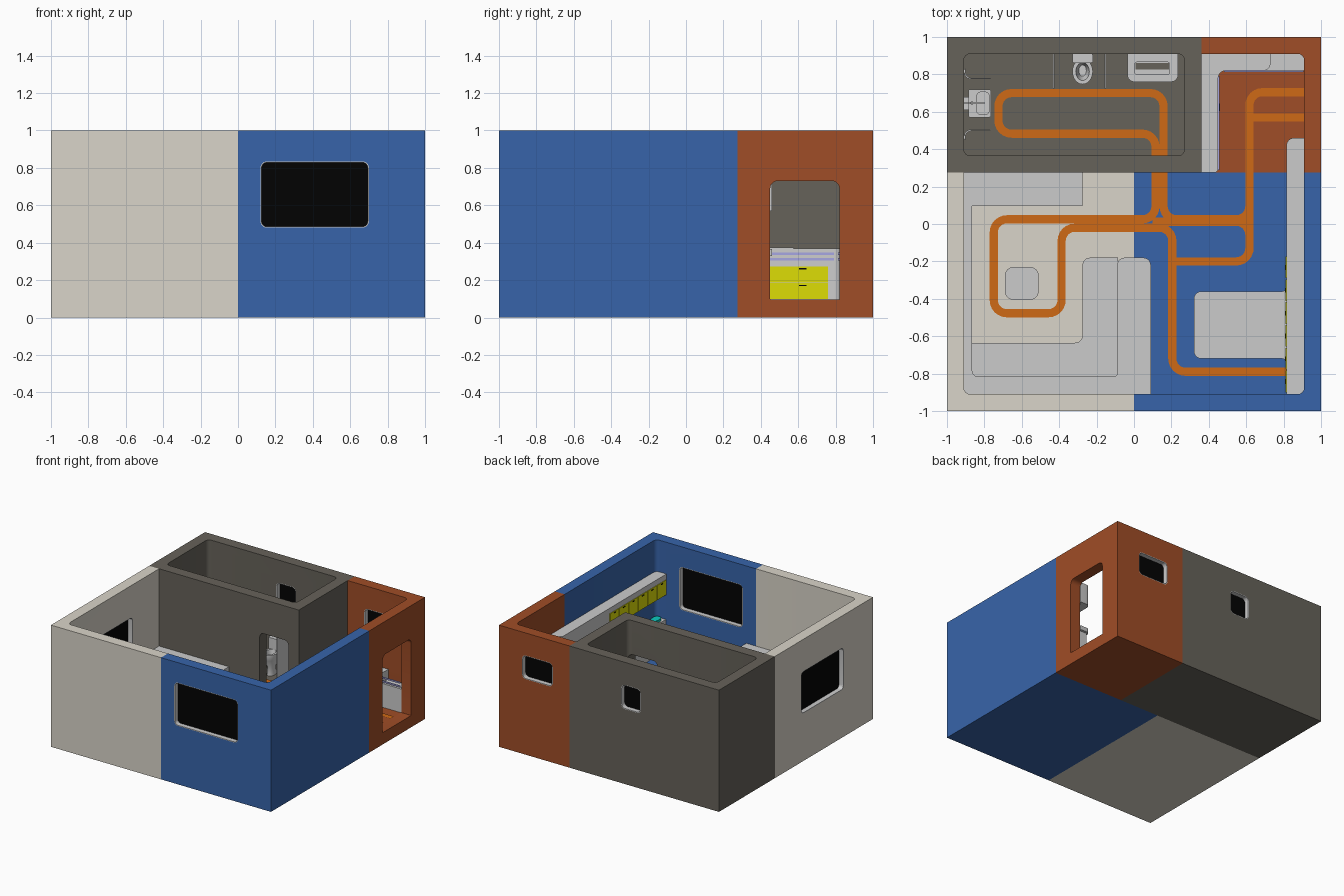
import bpy, bmesh, math
from mathutils import Vector

if "Cube" in bpy.data.objects:
    bpy.data.objects.remove(bpy.data.objects["Cube"])

FLOOR = 0.095


def mat(name, r, g, b):
    m = bpy.data.materials.new(name)
    m.diffuse_color = [(c / 255) ** 2.2 for c in (r, g, b)] + [1]
    m.use_nodes = True
    m.node_tree.nodes["Principled BSDF"].inputs["Base Color"].default_value = m.diffuse_color
    return m


BEIGE = mat("beige", 217, 212, 200)
BLUE = mat("blue", 58, 100, 168)
RUST = mat("rust", 158, 78, 43)
DARK = mat("dark_grey", 102, 98, 90)
ORANGE = mat("orange", 206, 105, 28)
YELLOW = mat("yellow", 220, 220, 15)
BLACK = mat("black", 10, 10, 10)
TEAL = mat("teal", 20, 200, 190)
LILAC = mat("lilac", 165, 165, 225)


def fillet(pts, r, closed=True, seg=6):
    """Round the corners of a 2D polyline; r is one radius or one per corner."""
    n, out = len(pts), []
    for i, p in enumerate(pts):
        rad = r[i] if isinstance(r, (list, tuple)) else r
        p = Vector(p)
        if rad == 0 or (not closed and i in (0, n - 1)):
            out.append(p)
            continue
        a = (Vector(pts[i - 1]) - p).normalized() * rad
        b = (Vector(pts[(i + 1) % n]) - p).normalized() * rad
        for k in range(seg + 1):
            t = k / seg * math.pi / 2
            out.append(p + a * (1 - math.sin(t)) + b * (1 - math.cos(t)))
    return out


def rect(u0, v0, u1, v1, r=0):
    return fillet([(u0, v0), (u1, v0), (u1, v1), (u0, v1)], r)


def place(p, w, axis):
    return {"Z": (p[0], p[1], w), "Y": (p[0], w, p[1]), "X": (w, p[0], p[1])}[axis]


def finish(name, bm, m=None):
    bmesh.ops.recalc_face_normals(bm, faces=bm.faces)
    me = bpy.data.meshes.new(name)
    bm.to_mesh(me)
    bm.free()
    ob = bpy.data.objects.new(name, me)
    bpy.context.collection.objects.link(ob)
    if m:
        me.materials.append(m)
    return ob


def loft(name, loops, m=None, cyclic=False):
    bm = bmesh.new()
    rows = [[bm.verts.new(p) for p in lp] for lp in loops]
    n = len(rows[0])
    for a, b in zip(rows, rows[1:] + (rows[:1] if cyclic else [])):
        for i in range(n):
            bm.faces.new((a[i], a[(i + 1) % n], b[(i + 1) % n], b[i]))
    if not cyclic:
        bm.faces.new(rows[0])
        bm.faces.new(rows[-1])
    return finish(name, bm, m)


def prism(name, pts, lo, hi, m=None, axis="Z"):
    return loft(name, [[place(p, w, axis) for p in pts] for w in (lo, hi)], m)


def box(name, x0, x1, y0, y1, z0, z1, m=None, r=0):
    return prism(name, rect(x0, y0, x1, y1, r), z0, z1, m)


def ring(name, outer, inner, lo, hi, axis, m=None):
    loops = [(outer, lo), (outer, hi), (inner, hi), (inner, lo)]
    return loft(name, [[place(p, w, axis) for p in q] for q, w in loops], m, True)


def cut(ob, cutters):
    for c in cutters:
        md = ob.modifiers.new("cut", "BOOLEAN")
        md.operation, md.solver, md.object = "DIFFERENCE", "EXACT", c
    bpy.context.view_layer.update()
    dg = bpy.context.evaluated_depsgraph_get()
    me = bpy.data.meshes.new_from_object(ob.evaluated_get(dg))
    ob.modifiers.clear()
    ob.data = me
    for c in cutters:
        bpy.data.objects.remove(c)


def room_cut():
    return box("room_cutter", -.91, .91, -.91, .91, FLOOR, 1.2, None, .035)


def window(name, u0, v0, u1, v1, axis, lo, hi, r=.035):
    """Lining and dark pane; returns the cutter for the wall opening."""
    outer = rect(u0, v0, u1, v1, r)
    t = .006
    ring(name + "_lining", outer, rect(u0 + t, v0 + t, u1 - t, v1 - t, r - t), lo, hi, axis)
    mid = (lo + hi) / 2
    prism(name + "_pane", rect(u0 + t, v0 + t, u1 - t, v1 - t, r - t), mid - .006, mid + .006, BLACK, axis)
    return prism("cutter", outer, lo - .05 if lo < 0 else lo - .02, hi + .02 if lo < 0 else hi + .05, None, axis)


# four coloured shell modules
cut(box("lounge_shell", -1, 0, -1, .275, 0, 1, BEIGE),
    [room_cut(), window("lounge_window", -.62, .39, -.065, .74, "X", -1, -.91)])
cut(box("study_shell", 0, 1, -1, .275, 0, 1, BLUE),
    [room_cut(), window("study_window", .12, .48, .70, .835, "Y", -1, -.91)])
entry = prism("door_cutter", rect(.45, FLOOR + .002, .82, .73, [.002, .002, .04, .04]), .85, 1.1, None, "X")
cut(box("kitchen_shell", .36, 1, .275, 1, 0, 1, RUST),
    [room_cut(), entry, window("kitchen_window", .51, .62, .79, .815, "Y", .91, 1)])
bath_door = prism("bath_door_cutter", rect(.005, FLOOR + .002, .265, .72, [.002, .002, .035, .035]), .2, .45, None, "Y")
cut(box("bathroom_shell", -1, .36, .275, 1, 0, 1, DARK),
    [box("bath_cutter", -.91, .27, .365, .91, FLOOR, 1.2, None, .035), bath_door,
     window("bathroom_window", -.29, .615, -.11, .815, "Y", .91, 1)])


# orange guide strips on the floor
def strip(name, pts, r=.07, closed=False, w=.022):
    c = fillet(pts, r, closed)
    n = len(c)
    left, right = [], []
    for i in range(n):
        a = c[i - 1] if closed or i else c[i]
        b = c[(i + 1) % n] if closed or i < n - 1 else c[i]
        t = (b - a).normalized()
        nrm = Vector((-t.y, t.x)) * w
        left.append(c[i] + nrm)
        right.append(c[i] - nrm)
    bm = bmesh.new()
    L = [bm.verts.new((p.x, p.y, FLOOR + .005)) for p in left]
    R = [bm.verts.new((p.x, p.y, FLOOR + .005)) for p in right]
    for i in range(n if closed else n - 1):
        j = (i + 1) % n
        bm.faces.new((R[i], R[j], L[j], L[i]))
    bmesh.ops.solidify(bm, geom=bm.faces[:], thickness=.005)
    finish(name, bm, ORANGE)


strip("bathroom_strip", [(.158, .2), (.158, .7), (-.725, .7), (-.725, .483), (.115, .483), (.115, .2)])
strip("lounge_strip", [(.115, .3), (.115, .025), (-.75, .025), (-.75, -.477),
                       (-.387, -.477), (-.387, -.02), (.205, -.02), (.205, -.79), (.815, -.79)])
strip("kitchen_strip", [(.158, .3), (.158, .025), (.617, .025), (.617, .705), (.908, .705)])
strip("side_strip", [(.617, .57), (.908, .57)])
strip("study_strip", [(.19, -.2), (.617, -.2), (.617, .2)])
strip("middle_strip", [(.1, .012), (.617, .012), (.617, -.15)])

# lounge seating: back, seat and end block
H, S = .365, .25
prism("sofa_seat", fillet([(-.865, -.82), (-.085, -.82), (-.085, -.18), (-.275, -.18), (-.275, -.635), (-.865, -.635)],
                          [0, 0, 0, .04, .04, 0]), FLOOR, S)
prism("sofa_back", fillet([(-.91, -.91), (.09, -.91), (.09, -.18), (-.09, -.18), (-.09, -.815), (-.865, -.815),
                           (-.865, .275), (-.91, .275)], [.03, 0, .04, .04, .015, .03, 0, 0]), FLOOR, H)
box("lounge_sideboard", -.865, -.275, .095, .275, FLOOR, H)
box("stool", -.69, -.51, -.405, -.23, FLOOR, S, None, .045)

# study: desk with fillets into a lower counter, plus wall cabinet
prism("desk_top", fillet([(.91, -.91), (.91, .46), (.82, .46), (.82, -.36), (.32, -.36), (.32, -.72), (.82, -.72),
                          (.82, -.91)], [0, 0, .03, .03, .04, .04, .03, 0]), .33, .365)
box("desk_leg", .36, .40, -.70, -.38, FLOOR, .33)
box("lower_counter", .835, .91, -.91, .44, FLOOR, .33)
prism("wall_cabinet", fillet([(.91, -.91), (.91, .46), (.815, .46), (.815, -.91)], [0, 0, .04, 0]), .57, .74)
for i in range(6):
    y = -.90 + i * .122
    prism(f"cabinet_door_{i}", rect(y, .575, y + .116, .695), .81, .816, YELLOW, "X")
    box(f"cabinet_handle_{i}", .807, .811, y + .045, y + .07, .68, .686, BLACK)
prism("teal_lamp", rect(.835, -.89, .895, -.80, .029), .365, .385, TEAL)

# kitchen: L counter, low bench, drawers, hob and rails
prism("kitchen_counter", fillet([(.36, .275), (.45, .275), (.45, .82), (.73, .82), (.73, .91), (.36, .91)],
                                [0, .02, .04, .04, 0, 0]), FLOOR, .37)
box("kitchen_bench", .69, .91, .82, .91, FLOOR, .29)
for i in range(2):
    z = FLOOR + .003 + i * .09
    prism(f"kitchen_drawer_{i}", rect(.45, z, .76, z + .086), .449, .455, YELLOW, "X")
    box(f"drawer_handle_{i}", .455, .459, .605, .645, z + .07, z + .076, BLACK)
for z in (.305, .335):
    box("counter_rail", .448, .456, .29, .79, z, z + .012, LILAC)
    box("back_rail", .48, .905, .812, .82, z, z + .012, LILAC)
ring("hob_frame", rect(.375, .45, .445, .575), rect(.38, .455, .44, .57), .37, .374, "Z")

# bathroom partitions and shower side screens
for i, x in enumerate((-.43, -.155)):
    box(f"partition_{i}", x - .004, x + .004, .725, .91, FLOOR, .6)
for i, (y, s) in enumerate(((.775, 1), (.505, -1))):
    path = fillet([(-.908, y + s * .05), (-.908, y), (-.77, y)], .035, False)
    back = [p + Vector((.006, s * .006)) for p in reversed(path)]
    prism(f"basin_screen_{i}", path + back, .2, .5)

# hand basin with tap
basin = box("hand_basin", -.885, -.765, .57, .72, .25, .34, None, .01)
cut(basin, [box("basin_cutter", -.84, -.775, .585, .705, .275, .4, None, .02)])
box("basin_pedestal", -.91, -.84, .61, .68, FLOOR, .26)
prism("tap_post", rect(-.875, .638, -.857, .656, .0089), .34, .40)
box("tap_spout", -.87, -.80, .642, .652, .39, .40)
box("tap_lever", -.908, -.86, .644, .65, .40, .41)


# toilet
def oval(cx, cy, a, b, z, n=24):
    return [(cx + a * math.cos(k * math.tau / n), cy + b * math.sin(k * math.tau / n), z) for k in range(n)]


loft("toilet_bowl", [oval(-.275, y, a, b, z) for y, a, b, z in
                     ((.83, .03, .045, FLOOR), (.83, .028, .04, .16), (.82, .05, .064, .23), (.815, .055, .068, .265),
                      (.815, .055, .068, .28), (.815, .036, .048, .28), (.82, .02, .03, .21))])
box("toilet_tank", -.33, -.22, .862, .91, .2, .37, None, .008)

# wide vanity with recess
vanity = prism("vanity", fillet([(-.035, .91), (-.035, .76), (.235, .76), (.235, .91)], [0, .035, .035, 0]), .2, .34)
cut(vanity, [box("vanity_cutter", .005, .19, .80, .865, .25, .4, None, .01)])
box("vanity_recess_floor", .008, .187, .825, .862, .25, .255, DARK)

# smooth shading with sharp edges kept
for ob in bpy.context.scene.objects:
    ob.select_set(True)
    bpy.context.view_layer.objects.active = ob
bpy.ops.object.shade_smooth_by_angle(angle=math.radians(30))
